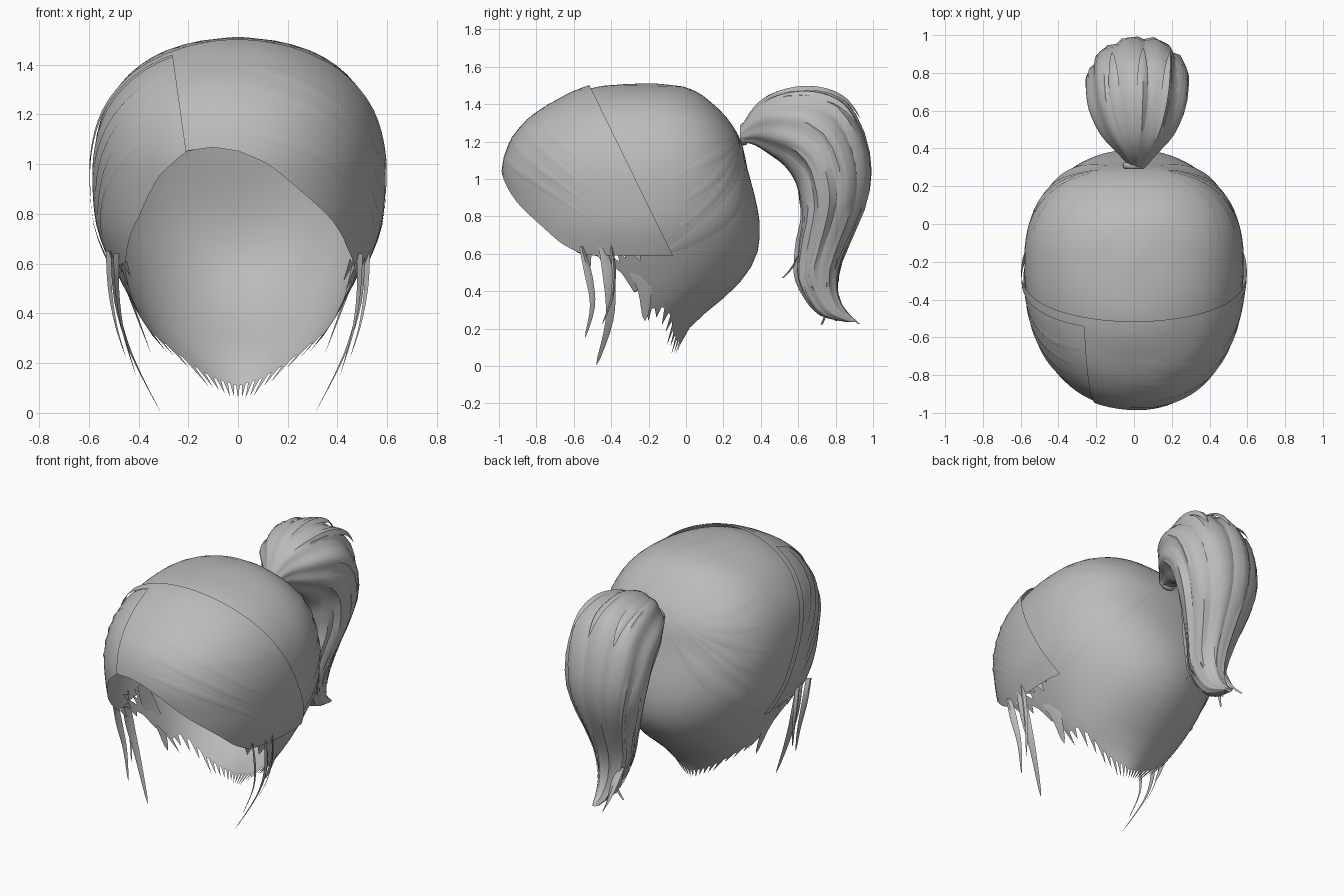
import bpy, bmesh, math, random
from mathutils import Vector

random.seed(4)
if "Cube" in bpy.data.objects:
    bpy.data.objects.remove(bpy.data.objects["Cube"])

hair = bpy.data.materials.new("hair_grey")
hair.use_nodes = True
hair.diffuse_color = (0.5, 0.5, 0.5, 1)
bsdf = next(n for n in hair.node_tree.nodes if n.type == 'BSDF_PRINCIPLED')
bsdf.inputs["Base Color"].default_value = (0.5, 0.5, 0.5, 1)
bsdf.inputs["Roughness"].default_value = 0.7


def spline(data, u):
    """Smooth curve through a list of tuples, u counted in points."""
    last = len(data) - 1
    i = max(0, min(int(u), last - 1))
    f = u - i
    a, b, c, d = (data[max(0, min(last, k))] for k in (i - 1, i, i + 1, i + 2))
    return [q + .5 * f * (r - p + f * (2*p - 5*q + 4*r - s + f * (3*(q - r) + s - p)))
            for p, q, r, s in zip(a, b, c, d)]


def linear(table, x):
    for (x0, y0), (x1, y1) in zip(table, table[1:]):
        if x <= x1:
            return y0 + (y1 - y0) * max(0, x - x0) / (x1 - x0)
    return table[-1][1]


def grid(name, rows, cuts=(), drop=None):
    """Sheet through rows of points, trimmed by planes or a face rule."""
    bm = bmesh.new()
    vs = [[bm.verts.new(p) for p in row] for row in rows]
    for r, s in zip(vs, vs[1:]):
        for j in range(len(r) - 1):
            bm.faces.new((r[j], s[j], s[j + 1], r[j + 1]))
    bmesh.ops.remove_doubles(bm, verts=bm.verts[:], dist=0.0005)
    for co, no in cuts:
        bmesh.ops.bisect_plane(bm, geom=bm.verts[:] + bm.edges[:] + bm.faces[:],
                               plane_co=co, plane_no=no, clear_outer=True)
    if drop:
        gone = [f for f in bm.faces if drop(f.calc_center_median())]
        bmesh.ops.delete(bm, geom=gone, context='FACES')
    mesh = bpy.data.meshes.new(name)
    bm.to_mesh(mesh)
    bm.free()
    mesh.materials.append(hair)
    ob = bpy.data.objects.new(name, mesh)
    bpy.context.collection.objects.link(ob)
    bpy.ops.object.select_all(action='DESELECT')
    ob.select_set(True)
    bpy.context.view_layer.objects.active = ob
    bpy.ops.object.shade_smooth_by_angle(angle=math.radians(45))


def ribbon(name, f, n=12):
    grid(name, [[f(i / n, e) for e in (-1, 0, 1)] for i in range(n + 1)])


def lens(t):
    return math.sin(math.pi * t) ** .7 if 0 < t < 1 else 0


# Head outline by height: z, half width, front y, back y
LEVELS = [(1.512, 0, -.2, -.2), (1.5, .13, -.43, -.04), (1.465, .27, -.57, .06),
          (1.405, .385, -.69, .14), (1.32, .475, -.82, .225), (1.2, .545, -.92, .295),
          (1.05, .578, -.965, .33), (.9, .578, -.955, .37), (.75, .56, -.93, .395),
          (.6, .505, -.9, .38), (.48, .445, -.78, .315), (.38, .39, -.6, .22),
          (.28, .32, -.45, .1), (.18, .22, -.35, 0), (.06, .1, -.3, -.05)]
DEPTH = [(-lv[0], i) for i, lv in enumerate(LEVELS)]
CENTRE = Vector((0, -.25, .95))

# Lower hairline by angle from the front, positive towards +x
NAPE = [(76, .53), (82, .44), (90, .31), (104, .32), (117, .265), (126, .2), (145, .15), (180, .12)]
FACE = [(-68, .6), (-60, .61), (-42, .79), (-31, .95), (-19, 1.05), (-8, 1.065), (0, 1.05),
        (10, 1.0), (25, .88), (38, .785), (52, .67), (62, .61), (68, .6)]
HAIRLINE = [(-a, z) for a, z in reversed(NAPE)] + FACE + NAPE


def head(deg, z, off=0.0):
    """Point on the head, boxier at the crown and more pointed at the nape."""
    zz, w, front, back = spline(LEVELS, linear(DEPTH, -z))
    s, c = math.sin(math.radians(deg)), math.cos(math.radians(deg))
    e = .92 if c > 0 else linear([(.6, 1.02), (1.0, .86)], z)
    reach = front + .2 if c > 0 else back + .2
    p = Vector((math.copysign(w * abs(s) ** e, s), -.2 + reach * abs(c) ** e, zz))
    return CENTRE + (p - CENTRE) * (1 + off)


def shell(name, off, floor=0.0, teeth=0, **kw):
    cols, n = 120, 24
    edges = [max(floor, linear(HAIRLINE, -180 + 360 * j / cols)) for j in range(cols + 1)]
    drops = [1 - (1 - math.cos(math.pi / 2 * i / n)) ** .9 for i in range(n + 1)]
    heights = [[z + (1.512 - z) * d for z in edges] for d in drops]
    if teeth:
        heights.append([z - (.005 if j % teeth else random.uniform(.05, .09))
                        for j, z in enumerate(edges)])
    grid(name, [[head(-180 + 360 * j / cols, z, off) for j, z in enumerate(row)]
                for row in heights], **kw)


# Back cap, swept bangs either side of the parting, and the raised rim
SEAM = Vector((0, -.55, 1.48))
BACK = Vector((0, .9, .44)).normalized()
PART, ASIDE = Vector((-.2, 0, 1.05)), Vector((1, 0, .14))
shell("back_cap", 0, teeth=3,
      drop=lambda c: (c - SEAM).dot(BACK) < -.07 and c.z > .6)
shell("wide_bangs", .028, .6, cuts=[(SEAM, BACK), (PART - ASIDE * .01, -ASIDE)])
shell("narrow_bangs", .014, .6, cuts=[(SEAM, BACK), (PART + ASIDE * .02, ASIDE)])
shell("bangs_rim", .031, .6,
      cuts=[(SEAM + BACK * .04, BACK), (SEAM - BACK * .012, -BACK)])


# Locks laid on the head surface
def head_lock(name, a0, a1, z0, z1, width, off, power):
    turn = 1 if a1 > a0 else -1

    def f(t, e):
        z = z0 + (z1 - z0) * t ** power + turn * e * width * lens(t)
        return head(a0 + (a1 - a0) * t, z, off - .004 + (.013 * lens(t) if e == 0 else 0))
    ribbon(name, f, 18)


for i, (z0, z1) in enumerate([(1.12, .66), (1.22, .72), (1.31, .82), (1.39, .94)]):
    head_lock(f"wide_bangs_lock_{i}", -12, 80, z0, z1, .04, .028, 2.2)
    head_lock(f"narrow_bangs_lock_{i}", -30, -82, z0 - .02, z1, .035, .014, 1.8)
for side, label in ((1, "left"), (-1, "right")):
    for i, z1 in enumerate([.62, .8, 1.0, 1.18, 1.34]):
        head_lock(f"{label}_cap_lock_{i}", side * 176, side * (92 + 2 * i), 1.24, z1, .05, 0, 1.2)
    # Long lock sweeping from the tie round the nape
    head_lock(f"{label}_side_lock", side * 172, side * 98, 1.15, .6, .07, .004, .8)


# Ponytail: outer y, z, inner y, z, half width
TAIL = [(.29, 1.27, .29, 1.2, .03), (.37, 1.39, .37, 1.18, .1), (.49, 1.465, .45, 1.13, .19),
        (.67, 1.485, .53, 1.07, .25), (.84, 1.42, .59, .98, .265), (.945, 1.25, .61, .89, .26),
        (.985, 1.05, .62, .79, .235), (.96, .87, .6, .68, .19), (.89, .7, .59, .58, .145),
        (.82, .53, .59, .47, .11), (.81, .4, .64, .36, .08), (.85, .3, .72, .27, .055),
        (.92, .235, .86, .235, .02)]


def tail(s, a, scale=1.0):
    yo, zo, yi, zi, w = spline(TAIL, s)
    c, h = Vector((.02, (yo + yi) / 2, (zo + zi) / 2)), Vector((0, yo - yi, zo - zi)) / 2
    r = scale * (1 + .04 * math.cos(9 * a + .3 * s))
    return c + h * math.cos(a) * r + Vector((w * math.sin(a) * r, 0, 0))


grid("ponytail", [[tail(i / 3, -math.tau * j / 54) for j in range(55)] for i in range(37)])


def tail_lock(name, a, s0, s1, width, splay):
    def f(t, e):
        scale = .98 + splay * t * t + (.06 * lens(t) if e == 0 else 0)
        return tail(s0 + (s1 - s0) * t, a - e * width * lens(t), scale)
    ribbon(name, f, 16)


for i in range(18):
    tail_lock(f"tail_lock_{i}", math.tau * i / 18, random.uniform(.6, 5),
              random.uniform(9, 12), .2, random.uniform(0, .15))
for i, a in enumerate((-.5, .1, .6)):
    tail_lock(f"tail_flyaway_{i}", a, 1.2, 4.7, .12, .14)

# Loose tips at the end of the ponytail, and one short lock under it
TIPS = [(9.5, math.tau * i / 6, Vector((random.uniform(-.06, .08), .72 + .04 * i,
                                        random.uniform(.22, .29)))) for i in range(6)]
TIPS.append((7.4, math.pi, Vector((.03, .51, .47))))
for i, (s, a, end) in enumerate(TIPS):
    start = tail(s, a, .8)

    def tip(t, e):
        mid = start.lerp(end, t) - Vector((0, 0, .025 * math.sin(math.pi * t)))
        return mid + Vector((-e * .035 * (1 - t), .012 * (e == 0), 0))
    ribbon(f"tail_tip_{i}", tip, 8)

# Hair tie round the root of the ponytail
tie = [[Vector((.045 * math.sin(b) * (1 + .35 * math.cos(a)), .31 + .02 * math.sin(a),
                1.24 + .045 * math.cos(b) * (1 + .35 * math.cos(a))))
        for a in (math.tau * j / 8 for j in range(9))]
       for b in (math.tau * i / 20 for i in range(21))]
grid("hair_tie", tie)

# Loose strands hanging in front of the ears: x, y, z
STRANDS = {
    "front_strand": ([(.49, -.56, .64), (.485, -.52, .48), (.46, -.5, .32), (.41, -.54, .15)], .026),
    "long_strand": ([(.5, -.45, .65), (.49, -.41, .45), (.43, -.41, .24), (.31, -.48, 0)], .04),
    "thin_strand": ([(.52, -.4, .65), (.515, -.385, .5), (.49, -.4, .35), (.45, -.45, .22)], .014),
    "ear_lock": ([(.48, -.3, .66), (.45, -.26, .52), (.41, -.22, .4), (.35, -.22, .24)], .07)}
for name, (path, width) in STRANDS.items():
    for side, label in ((1, "left"), (-1, "right")):
        def strand(t, e):
            x, y, z = spline(path, t * 3)
            w = width * (1 - t) ** .6 * min(1, .4 + 2 * t) if t < 1 else 0
            x += .012 * (1 - t) * (e == 0) - .012 * side * e * (1 - t)
            return Vector((side * x, y + side * e * w, z))
        ribbon(f"{label}_{name}", strand)
